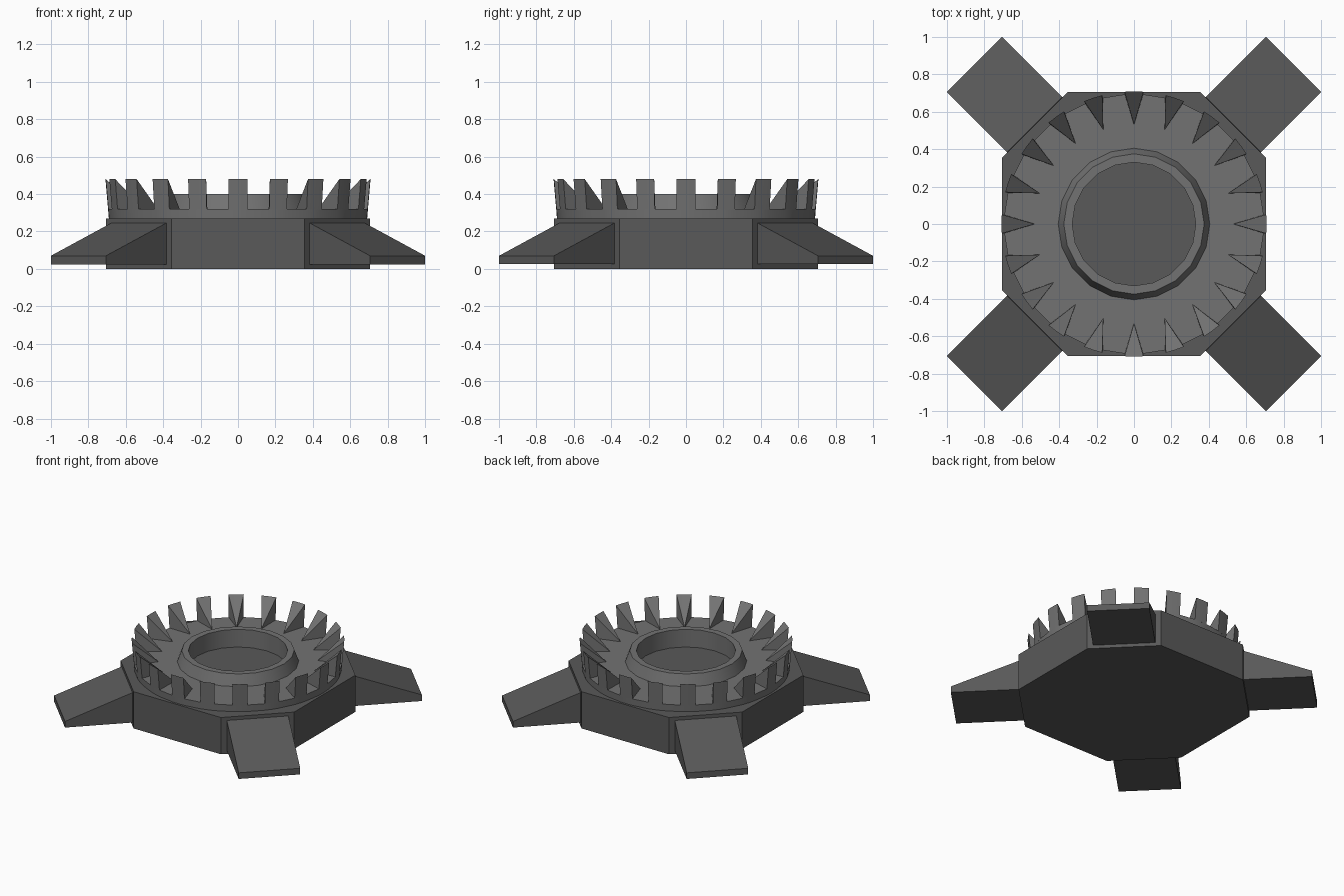
import bpy
from math import sin, cos, pi, radians

if "Cube" in bpy.data.objects:
    bpy.data.objects.remove(bpy.data.objects["Cube"])


def material(name, v):
    m = bpy.data.materials.new(name)
    m.diffuse_color = (v, v, v, 1)
    m.use_nodes = True
    m.node_tree.nodes["Principled BSDF"].inputs["Base Color"].default_value = m.diffuse_color
    return m


DARK = material("dark_grey", 0.1)
LIGHT = material("mid_grey", 0.17)


def add(name, verts, faces, mat, smooth=False):
    me = bpy.data.meshes.new(name)
    me.from_pydata(verts, [], faces)
    me.materials.append(mat)
    ob = bpy.data.objects.new(name, me)
    bpy.context.collection.objects.link(ob)
    if smooth:
        bpy.context.view_layer.objects.active = ob
        ob.select_set(True)
        bpy.ops.object.shade_smooth_by_angle(angle=radians(25))
        ob.select_set(False)
    return ob


def prism(bottom, top):
    """Two matching loops of points -> closed solid."""
    n = len(bottom)
    faces = [tuple(range(n))[::-1], tuple(range(n, 2 * n))]
    faces += [(i, (i + 1) % n, n + (i + 1) % n, n + i) for i in range(n)]
    return bottom + top, faces


def ring_loop(r, z, angles):
    return [(r * cos(a), r * sin(a), z) for a in angles]


# Eight-sided base
a, b = 0.705, 0.355
outline = [(a, -b), (a, b), (b, a), (-b, a), (-a, b), (-a, -b), (-b, -a), (b, -a)]
add("base", *prism([(x, y, 0) for x, y in outline],
                   [(x, y, 0.27) for x, y in outline]), DARK)

# Four sloping feet on the diagonals
side = [(0.74, 0.025), (1.206, 0.025), (1.206, 0.07), (0.75, 0.245)]
for k in range(4):
    v, f = prism([(x, 0.208, z) for x, z in side], [(x, -0.208, z) for x, z in side])
    foot = add(f"foot_{k + 1}", v, f, DARK)
    foot.rotation_euler.z = pi / 4 + k * pi / 2

# Crown ring disc with a raised collar, lathed profile
TEETH, HALF = 20, radians(4.1)
angles = [k * 2 * pi / TEETH + d for k in range(TEETH) for d in (-HALF, 0, HALF)]
profile = [(0.69, 0.27), (0.694, 0.32), (0.405, 0.32), (0.375, 0.40),
           (0.33, 0.40), (0.33, 0.27)]
round_angles = [k * 2 * pi / TEETH for k in range(TEETH)]


def lathe(name, profile, angs, mat):
    n, m = len(angs), len(profile)
    v = [p for r, z in profile for p in ring_loop(r, z, angs)]
    f = [(j * n + i, j * n + (i + 1) % n, (j + 1) * n + (i + 1) % n, (j + 1) * n + i)
         for j in range(m - 1) for i in range(n)]
    return add(name, v, f, mat, True)


lathe("crown_disc", profile[:2] + [(0.39, 0.32)], angles, LIGHT)
lathe("collar", profile[2:], round_angles, LIGHT)

# Wedge teeth: curved outer wall, top sloping down to an inner point
for k in range(TEETH):
    t = k * 2 * pi / TEETH
    arc = (t - HALF, t, t + HALF)
    v = ring_loop(0.694, 0.318, arc) + ring_loop(0.708, 0.48, arc) + ring_loop(0.53, 0.32, (t,))
    f = [(0, 1, 4, 3), (1, 2, 5, 4), (3, 4, 6), (4, 5, 6), (2, 6, 5), (0, 3, 6), (2, 1, 0, 6)]
    add(f"tooth_{k + 1}", v, f, LIGHT, True)
